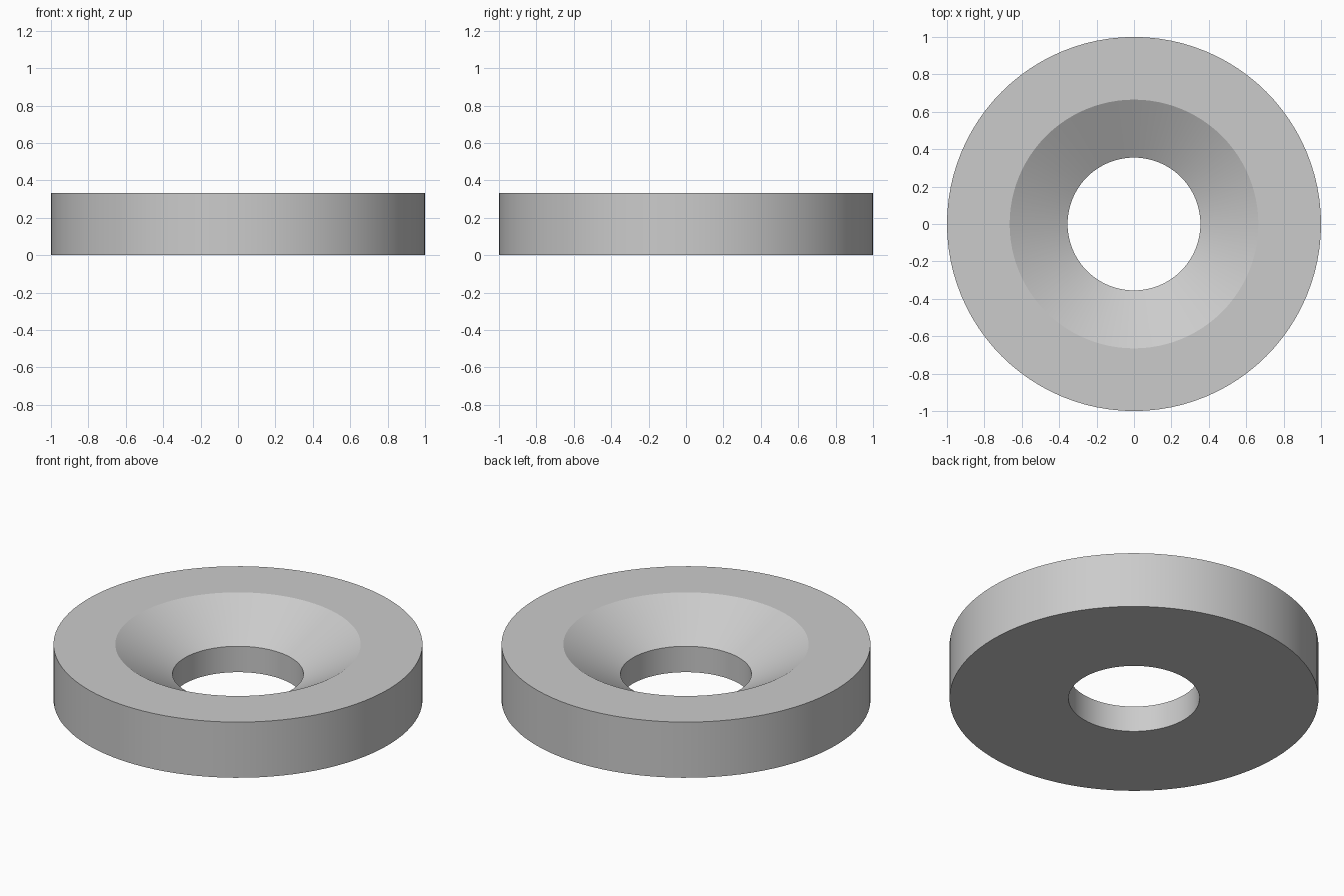
import bpy, bmesh, math

cube = bpy.data.objects.get("Cube")
if cube:
    bpy.data.objects.remove(cube, do_unlink=True)

# Plain grey material
grey = bpy.data.materials.new("plain_grey")
grey.use_nodes = True
colour = (0.6, 0.6, 0.6, 1)
grey.diffuse_color = colour
grey.node_tree.nodes["Principled BSDF"].inputs["Base Color"].default_value = colour

# Ring cross-section as (radius, height): outer wall, flat top, countersink, bore
profile = [(1, 0), (1, 0.333), (0.665, 0.333), (0.355, 0.155), (0.355, 0)]
SEGMENTS = 96

# Revolve the section around z
bm = bmesh.new()
verts = [bm.verts.new((r, 0, z)) for r, z in profile]
edges = [bm.edges.new((verts[i - 1], v)) for i, v in enumerate(verts)]
bmesh.ops.spin(bm, geom=verts + edges, cent=(0, 0, 0), axis=(0, 0, 1),
               angle=math.tau, steps=SEGMENTS, use_merge=True)
bmesh.ops.remove_doubles(bm, verts=bm.verts, dist=0.0001)
bmesh.ops.recalc_face_normals(bm, faces=bm.faces)

mesh = bpy.data.meshes.new("countersunk_washer")
bm.to_mesh(mesh)
bm.free()
mesh.materials.append(grey)
washer = bpy.data.objects.new("countersunk_washer", mesh)
bpy.context.collection.objects.link(washer)

# Smooth round walls, crisp rims
bpy.context.view_layer.objects.active = washer
washer.select_set(True)
bpy.ops.object.shade_smooth_by_angle(angle=math.radians(25))
